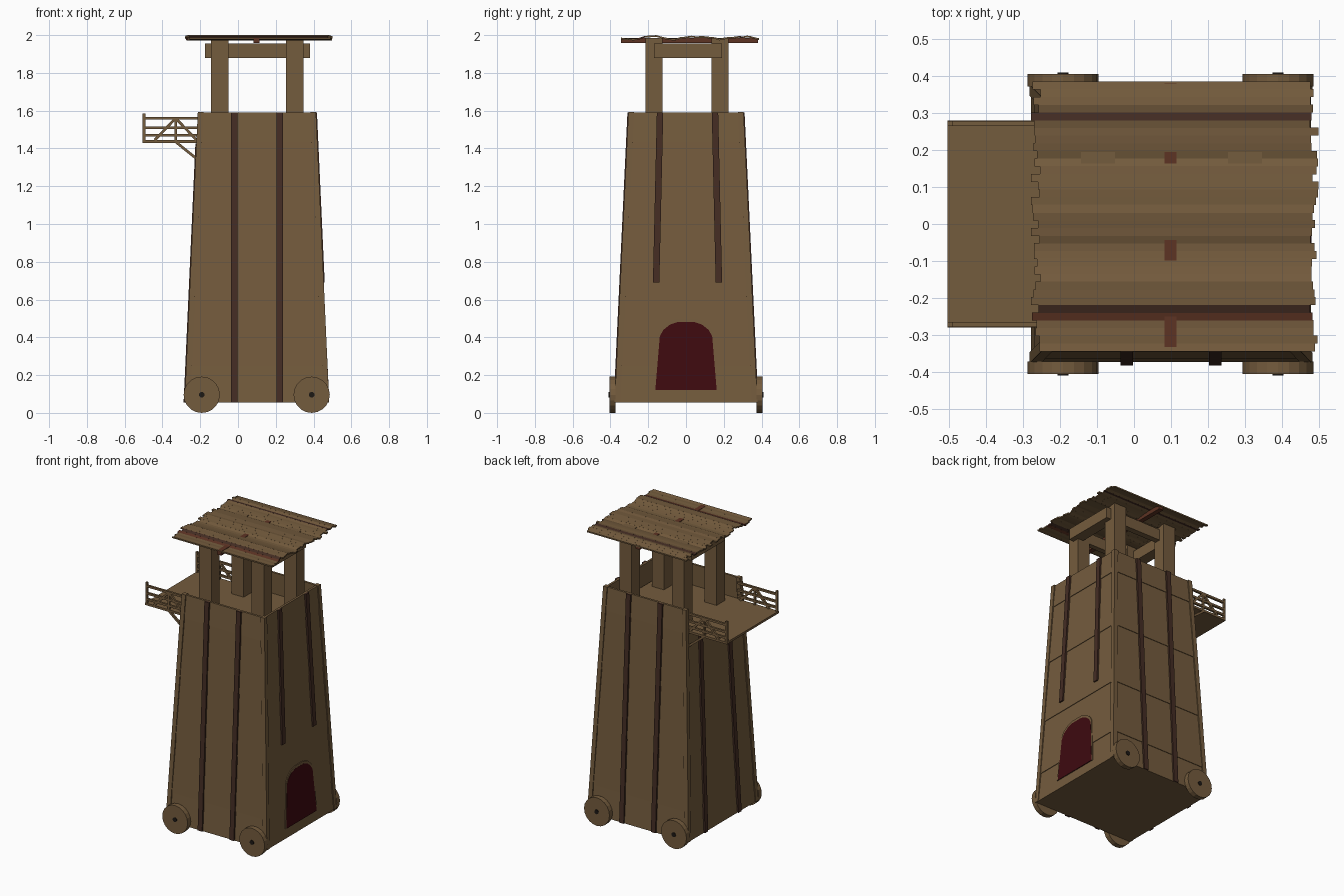
import bpy, bmesh, math, random
from mathutils import Vector, Matrix

random.seed(4)
if "Cube" in bpy.data.objects:
    bpy.data.objects.remove(bpy.data.objects["Cube"])


def material(name, rgb):
    m = bpy.data.materials.new(name)
    m.use_nodes = True
    m.diffuse_color = (*rgb, 1)
    m.node_tree.nodes["Principled BSDF"].inputs["Base Color"].default_value = (*rgb, 1)
    return m


WOOD = material("brown wood", (0.175, 0.106, 0.047))
DARK = material("dark strap", (0.058, 0.026, 0.017))
RUST = material("rust brown", (0.11, 0.033, 0.017))
DOOR = material("dark red", (0.048, 0.003, 0.005))
IRON = material("black iron", (0.012, 0.009, 0.007))


def finish(name, bm, mat):
    bmesh.ops.recalc_face_normals(bm, faces=bm.faces)
    mesh = bpy.data.meshes.new(name)
    bm.to_mesh(mesh)
    bm.free()
    mesh.materials.append(mat)
    ob = bpy.data.objects.new(name, mesh)
    bpy.context.collection.objects.link(ob)
    return ob


def loft(name, low, high, mat):
    """Closed solid between two matching loops of points."""
    bm = bmesh.new()
    a = [bm.verts.new(p) for p in low]
    b = [bm.verts.new(p) for p in high]
    bm.faces.new(a)
    bm.faces.new(b)
    n = len(a)
    for i in range(n):
        j = (i + 1) % n
        bm.faces.new((a[i], a[j], b[j], b[i]))
    return finish(name, bm, mat)


def rect(x0, x1, y0, y1, z):
    return [(x0, y0, z), (x1, y0, z), (x1, y1, z), (x0, y1, z)]


def box(name, x0, x1, y0, y1, z0, z1, mat=WOOD):
    return loft(name, rect(x0, x1, y0, y1, z0), rect(x0, x1, y0, y1, z1), mat)


def bar(name, p, q, t, mat=WOOD):
    """Square bar of thickness t from p to q."""
    p, q = Vector(p), Vector(q)
    d = q - p
    bm = bmesh.new()
    bmesh.ops.create_cube(bm, size=1)
    bm.transform(Matrix.Translation((p + q) / 2) @ d.to_track_quat("Z", "Y").to_matrix().to_4x4()
                 @ Matrix.Diagonal((t, t, d.length, 1)))
    return finish(name, bm, mat)


# Tapered tower outline
CX, BASE, FLOOR, TOP = 0.1, 0.055, 1.435, 1.59


def hx(z):
    return 0.375 - 0.07 * (z - BASE) / (TOP - BASE)


def hy(z):
    return 0.37 - 0.073 * (z - BASE) / (TOP - BASE)


def ring(z, grow=0.0):
    return rect(CX - hx(z) - grow, CX + hx(z) + grow, -hy(z) - grow, hy(z) + grow, z)


# Body in overlapping courses of boards
levels = [BASE, 0.25, 0.62, 1.04, FLOOR]
for i, (z0, z1) in enumerate(zip(levels, levels[1:])):
    loft(f"wall_course_{i + 1}", ring(z0, 0.004), ring(z1), WOOD)

# Parapet on three sides, open towards the balcony
T = 0.015
for s, side in ((-1, "front"), (1, "back")):
    def wall(z, g):
        return rect(CX - hx(z), CX + hx(z), s * (hy(z) + g), s * (hy(z) - T), z)
    loft(f"{side}_parapet", wall(FLOOR, 0.004), wall(TOP, 0), WOOD)


def end_wall(z, g):
    return rect(CX + hx(z) - T, CX + hx(z) + g, -hy(z), hy(z), z)


loft("door_side_parapet", end_wall(FLOOR, 0.004), end_wall(TOP, 0), WOOD)

# Corner boards
for sx in (-1, 1):
    for sy in (-1, 1):
        def corner(z):
            x, y = CX + sx * hx(z), sy * hy(z)
            return rect(x - sx * 0.022, x + sx * 0.008, y - sy * 0.022, y + sy * 0.008, z)
        loft("corner_board", corner(BASE), corner(TOP + 0.003), WOOD)

# Dark vertical straps, front and back
W, OUT = 0.017, 0.013
for s in (-1, 1):
    for x in (CX - 0.12, CX + 0.12):
        def strap(z):
            return rect(x - W, x + W, s * (hy(z) - 0.005), s * (hy(z) + OUT), z)
        loft("long_strap", strap(BASE), strap(TOP), DARK)

# Dark straps on the two ends, leaning in with the taper
for s, z0, z1 in ((1, 0.69, TOP), (-1, BASE, FLOOR - 0.01)):
    for sy in (-1, 1):
        def strap(z):
            x, y = CX + s * hx(z), 0.008 + sy * (0.182 - 0.023 * z)
            return rect(x - s * 0.005, x + s * OUT, y - W, y + W, z)
        loft("end_strap", strap(z0), strap(z1), DARK)

# Arched door with a thin frame
half = [(0.17, 0.12), (0.145, 0.42), (0.125, 0.455), (0.09, 0.483), (0.045, 0.498)]
arch = half + [(-y, z) for y, z in reversed(half)]


def arch_loop(scale, out):
    return [(CX + hx(z) + out, y * scale, 0.12 + (z - 0.12) * scale) for y, z in arch]


loft("door_frame", arch_loop(1.0, -0.01), arch_loop(1.0, 0.007), WOOD)
loft("door_panel", arch_loop(0.955, 0.0), arch_loop(0.955, 0.0085), DOOR)

# Wheels with iron axle ends
for x in (-0.192, 0.39):
    for s in (-1, 1):
        for name, r, y0, y1, mat in (("wheel", 0.096, 0.372, 0.406, WOOD),
                                     ("axle_end", 0.015, 0.39, 0.41, IRON)):
            loops = [[(x + r * math.cos(a), s * y, 0.096 + r * math.sin(a))
                      for a in (math.tau * k / 20 for k in range(20))] for y in (y0, y1)]
            loft(name, *loops, mat)

# Platform floor running out into the balcony
box("balcony_floor", -0.505, -0.2, -0.28, 0.28, 1.43, 1.445)
box("platform_floor", -0.21, 0.39, -0.285, 0.285, 1.43, 1.445)

# Balcony railings and struts
for y in (-0.272, 0.272):
    for z in (1.56, 1.51, 1.47):
        bar("rail", (-0.5, y, z), (-0.2, y, z), 0.014)
    bar("rail_post", (-0.498, y, 1.43), (-0.498, y, 1.585), 0.014)
    bar("rail_post", (-0.33, y, 1.43), (-0.33, y, 1.56), 0.014)
    for x in (-0.44, -0.22):
        bar("rail_brace", (x, y, 1.445), (-0.33, y, 1.56), 0.014)
    bar("balcony_strut", (-0.33, y, 1.435), (-0.2, y, 1.33), 0.014)

# Roof posts and tie beams
for x in (-0.0975, 0.3):
    for y in (-0.17, 0.18):
        box("roof_post", x - 0.046, x + 0.046, y - 0.045, y + 0.045, FLOOR, 1.985)
for x0, x1 in ((-0.175, -0.1), (0.305, 0.38)):
    box("end_tie_beam", x0, x1, -0.17, 0.19, 1.88, 1.955)
for y0, y1 in ((-0.165, -0.13), (0.145, 0.185)):
    box("long_tie_beam", -0.15, 0.35, y0, y1, 1.88, 1.955)
box("roof_beam", 0.083, 0.115, -0.345, 0.38, 1.957, 1.985, RUST)

# Uneven, ragged roof boards
COUNT, Y0, Y1 = 35, -0.345, 0.385
step = (Y1 - Y0) / COUNT
heights = [1.99 + 0.006 * math.sin(27 * (Y0 + i * step)) + random.uniform(-0.004, 0.004)
           for i in range(COUNT + 1)]
heights[9] = 2.0
for i in range(COUNT):
    ya, yb = Y0 + i * step, Y0 + (i + 1) * step + 0.001
    xa, xb = -0.265 + random.uniform(-0.015, 0.012), 0.488 + random.uniform(-0.012, 0.012)
    za, zb = heights[i], heights[i + 1]
    mat = {4: RUST, 5: DARK, 30: DARK}.get(i, WOOD)
    top = [(xa, ya, za), (xb, ya, za), (xb, yb, zb), (xa, yb, zb)]
    loft("roof_board", [(x, y, z - 0.009) for x, y, z in top], top, mat)
